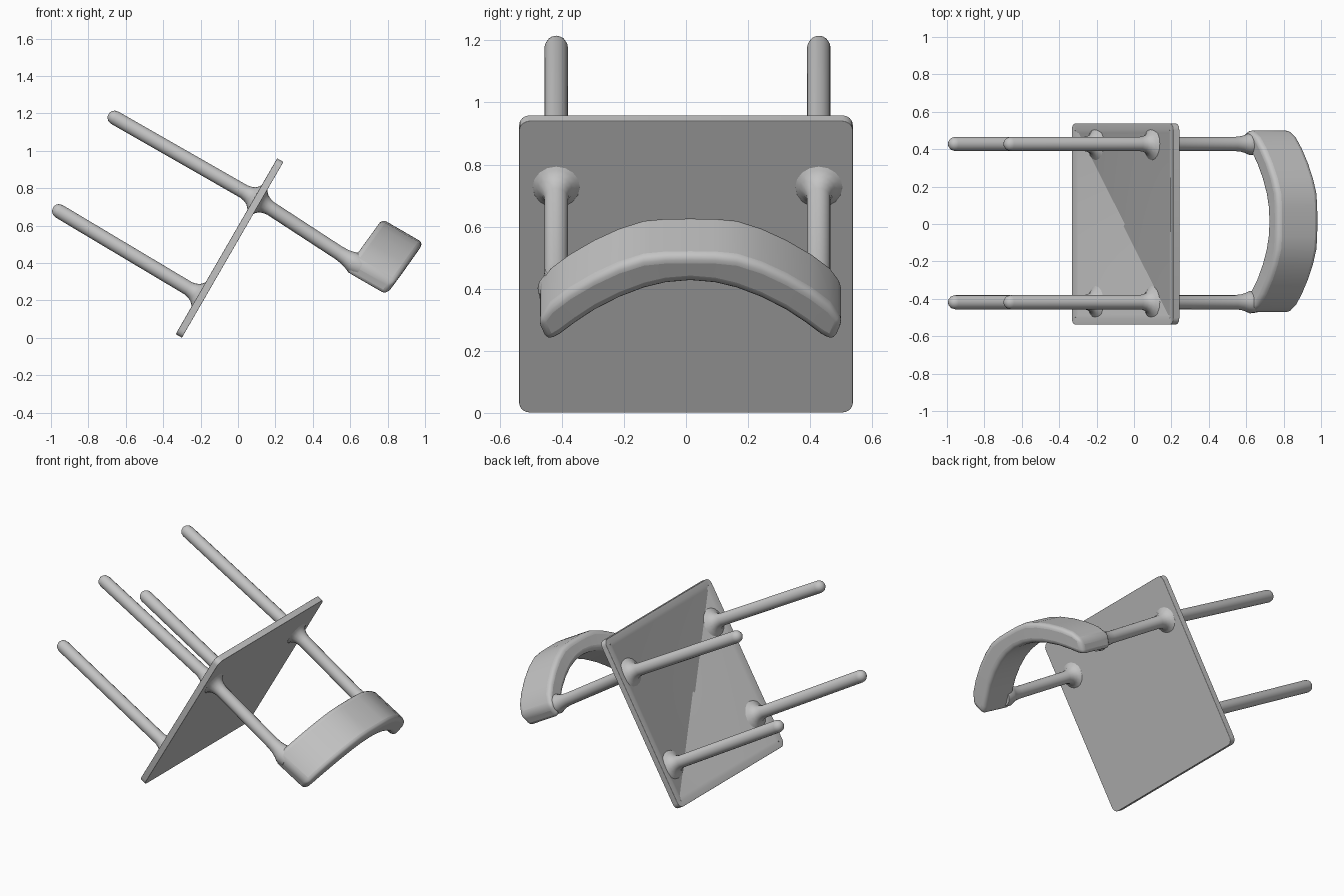
import bpy, bmesh, math
from mathutils import Matrix, Vector

cube = bpy.data.objects.get("Cube")
if cube:
    bpy.data.objects.remove(cube, do_unlink=True)

# Single plain grey material
grey = bpy.data.materials.new("plain grey")
grey.use_nodes = True
col = (0.55, 0.55, 0.55, 1)
grey.diffuse_color = col
grey.node_tree.nodes["Principled BSDF"].inputs["Base Color"].default_value = col

# The chair is built upright (local z = up, -x = rear) and tipped over as a whole
TIP = Matrix.Translation((-0.045, 0, 0.48)) @ Matrix((
    (-0.5, 0, 0.866, 0), (0, 1, 0, 0), (-0.866, 0, -0.5, 0), (0, 0, 0, 1)))


def finish(name, bm, bevel=0.0, segments=3):
    bmesh.ops.recalc_face_normals(bm, faces=bm.faces)
    me = bpy.data.meshes.new(name)
    bm.to_mesh(me)
    bm.free()
    me.materials.append(grey)
    ob = bpy.data.objects.new(name, me)
    bpy.context.collection.objects.link(ob)
    ob.matrix_world = TIP
    if bevel:
        mod = ob.modifiers.new("rounding", 'BEVEL')
        mod.width, mod.segments = bevel, segments
        mod.limit_method = 'ANGLE'
        mod.angle_limit = math.radians(40)
    bpy.ops.object.select_all(action='DESELECT')
    ob.select_set(True)
    bpy.context.view_layer.objects.active = ob
    bpy.ops.object.shade_smooth_by_angle(angle=math.radians(40))
    return ob


def rod(name, y, profile, x0, x1, sides=16):
    """Round rod along z from (height, radius) pairs, its axis leaning from x0 to x1."""
    bm = bmesh.new()
    za, zb = profile[0][0], profile[-1][0]
    rings = []
    for z, r in profile:
        x = x0 + (x1 - x0) * (z - za) / (zb - za)
        rings.append([bm.verts.new((x + r * math.cos(a), y + r * math.sin(a), z))
                      for a in (2 * math.pi * i / sides for i in range(sides))])
    for a, b in zip(rings, rings[1:]):
        for i in range(sides):
            j = (i + 1) % sides
            bm.faces.new((a[i], a[j], b[j], b[i]))
    bm.faces.new(rings[0])
    bm.faces.new(rings[-1])
    return finish(name, bm)


# Seat: thin slab with rounded corners and a slight rim underneath
bm = bmesh.new()
bmesh.ops.create_cube(bm, size=1)
bmesh.ops.scale(bm, vec=(1.085, 1.075, 0.038), verts=bm.verts)
upright = [e for e in bm.edges if abs(e.verts[0].co.z - e.verts[1].co.z) > 0.01]
bmesh.ops.bevel(bm, geom=upright, offset=0.035, segments=4, profile=0.5, affect='EDGES')
bm.faces.ensure_lookup_table()
under = min(bm.faces, key=lambda f: f.calc_center_median().z)
bmesh.ops.inset_region(bm, faces=[under], thickness=0.035, depth=0)
bmesh.ops.inset_region(bm, faces=[under], thickness=0.02, depth=-0.007)
finish("seat", bm, bevel=0.010)

# Legs and back posts, flared where they meet the seat and the backrest
R = 0.038
tip = [(0.0, 0.008), (0.006, 0.022), (0.018, 0.033), (0.037, R)]
foot_flare = [(-0.085, R), (-0.06, 0.043), (-0.04, 0.052), (-0.025, 0.068), (-0.010, 0.09)]
seat_flare = [(0.012, 0.088), (0.025, 0.066), (0.04, 0.052), (0.06, 0.043), (0.085, R)]
back_flare = [(0.52, R), (0.56, 0.042), (0.59, 0.050), (0.615, 0.060), (0.66, 0.055)]
for side, s in (("left", 1), ("right", -1)):
    y = 0.005 + s * 0.423
    # the model's own left and right are along x, so these are named by their y side
    side = "back_side" if s > 0 else "front_side"
    rod(f"front_leg_{side}", y, [(-0.925 + z, r) for z, r in tip] + foot_flare, 0.285, 0.298)
    rod(f"rear_leg_{side}", y, [(-0.918 + z, r) for z, r in tip] + foot_flare, -0.296, -0.30)
    rod(f"back_post_{side}", y, seat_flare + back_flare, -0.297, -0.262)

# Backrest: thick arched band, drawn as a half outline (y, rearward) and mirrored
outer = [(0, 0.542), (0.08, 0.541), (0.15, 0.533), (0.23, 0.502), (0.31, 0.457),
         (0.39, 0.400), (0.45, 0.345), (0.492, 0.275)]
inner = [(0, 0.432), (0.08, 0.424), (0.15, 0.404), (0.23, 0.367), (0.31, 0.317),
         (0.37, 0.268), (0.42, 0.222), (0.462, 0.192)]
half = list(zip(outer, inner))
sections = [((-a[0], a[1]), (-b[0], b[1])) for a, b in reversed(half[1:])] + half
bm = bmesh.new()
loops = []
for o, i in sections:
    lean = 0.10 * (o[1] - 0.35)
    low, high = 0.607 + lean, 0.866 + lean
    loops.append([bm.verts.new((-v, y + 0.014, z)) for (y, v), z in
                  ((o, low), (o, high), (i, high - 0.012), (i, low))])
for a, b in zip(loops, loops[1:]):
    for k in range(4):
        m = (k + 1) % 4
        bm.faces.new((a[k], a[m], b[m], b[k]))
bm.faces.new(loops[0])
bm.faces.new(loops[-1])
finish("backrest", bm, bevel=0.028, segments=4)
